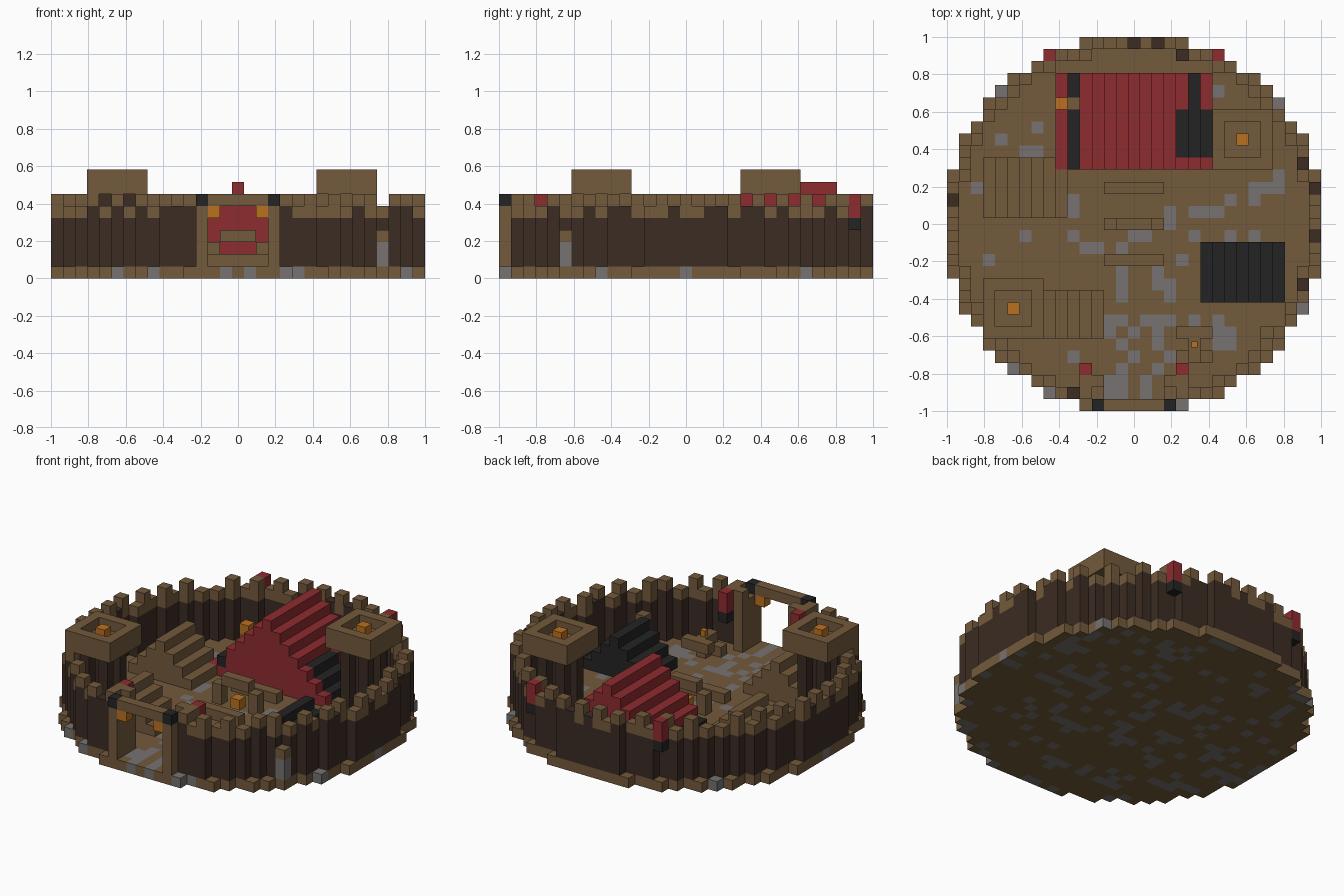
import bpy, bmesh, random
from mathutils import Vector

random.seed(4)
if "Cube" in bpy.data.objects:
    bpy.data.objects.remove(bpy.data.objects["Cube"])

U = 2 / 31  # one block


def material(name, r, g, b):
    m = bpy.data.materials.new(name)
    m.use_nodes = True
    m.diffuse_color = (r, g, b, 1)
    m.node_tree.nodes["Principled BSDF"].inputs["Base Color"].default_value = (r, g, b, 1)
    return m


NAMES = ["earth_brown", "dark_timber", "red_cloth", "black_cloth", "grey_stone", "torch_orange"]
RGB = [(.172, .103, .045), (.045, .025, .017), (.27, .025, .028),
       (.017, .017, .017), (.18, .17, .165), (.5, .165, .014)]
MATS = [material(n, *c) for n, c in zip(NAMES, RGB)]
BROWN, DARK, RED, BLACK, GREY, ORANGE = range(6)

SIDES = [Vector(d) for d in [(1, 0, 0), (-1, 0, 0), (0, 1, 0), (0, -1, 0), (0, 0, 1), (0, 0, -1)]]


def blocks(name, cells, under=None):
    """Make one object from a {(i, j, k): colour} dictionary, skipping inner faces."""
    bm = bmesh.new()
    for cell, colour in cells.items():
        c = Vector(cell)
        for d in SIDES:
            if tuple(int(v) for v in c + d) in cells:
                continue
            a = Vector((d.y, d.z, d.x))
            b = d.cross(a)
            mid = c + d / 2 + Vector((0, 0, .5))
            f = bm.faces.new([bm.verts.new((mid + (a * s + b * t) / 2) * U)
                              for s, t in ((-1, -1), (1, -1), (1, 1), (-1, 1))])
            f.material_index = under(cell, colour) if under and d.z < 0 else colour
    bmesh.ops.remove_doubles(bm, verts=bm.verts, dist=U / 100)
    mesh = bpy.data.meshes.new(name)
    bm.to_mesh(mesh)
    bm.free()
    for m in MATS:
        mesh.materials.append(m)
    ob = bpy.data.objects.new(name, mesh)
    bpy.context.collection.objects.link(ob)
    return ob


def box(i, j, k, colour):
    """Cells of an inclusive box; each range is a pair."""
    return {(x, y, z): colour for x in range(i[0], i[1] + 1)
            for y in range(j[0], j[1] + 1) for z in range(k[0], k[1] + 1)}


def tent(centre, half, j, colour):
    cells = {}
    for d in range(-half, half + 1):
        cells.update(box((centre + d,) * 2, j, (1, half + 1 - abs(d)), colour))
    return cells


R = range(-15, 16)

# Round floor with stone patches, as {row: columns}
stones = {
    11: [-11, 7], 10: [12], 8: [-8], 7: [-11], 6: [-9, -8], 4: [12], 3: [-13, 10, 11, 12],
    2: [-5, 8, 10], 1: [-5, 3, 5, 6, 7], 0: [3, 15, -15], -1: [-9, -5, 0, 1, 5, 8, 10],
    -2: [-4, -3, -1, 6], -3: [-12, 0, 4], -4: [-1, 2], -5: [-1, 2, 3], -6: [-1, 3],
    -7: [14], -8: [-2, -1, 1, 2, 3, 5, 7], -9: [-2, 0, 2, 6, 7, 8], -10: [-1, 2, 7, 8],
    -11: [-5, 3, 0], -12: [-10, 2, -1], -13: [-2, -1, 1, 3], -14: [-7, -2, -1, 1, 5],
    -15: [-1, 1, 4],
}
floor = {}
for i in R:
    for j in R:
        if i * i + j * j <= 246:
            floor[i, j, 0] = GREY if i in stones.get(j, []) else BROWN
blocks("floor", floor, lambda cell, c: GREY if random.random() < .2 else BROWN)

# Log wall with a pale top edge and merlons, open at the gate
wall, merlons = {}, {}
for i in R:
    for j in R:
        if not 210.25 < i * i + j * j <= 240.25 or (abs(i) <= 3 and j < 0):
            continue
        for k in range(1, 5):
            wall[i, j, k] = DARK
        wall[i, j, 5] = DARK if random.random() < .65 else BROWN
        along, far = (j, i < 0) if abs(i) > abs(j) else (i, j > 0)
        if (along + far) % 2 == 0:
            merlons[i, j, 6] = BROWN
# The pale rim is the upper part of the logs
for (i, j, k), c in list(wall.items()):
    if k == 5 and (i, j, 6) not in merlons and abs(i) + abs(j) > 19:
        wall[i, j, 5] = BROWN
blocks("wall", wall)
blocks("merlons", merlons)

# Stone bin built into the wall
blocks("stone_bin", {**box((11, 12), (-10, -9), (1, 2), GREY),
                     **box((11, 12), (-10, -9), (3, 3), BROWN)})

# Gate posts, beam and hanging lamps
gate = box((-2, 2), (-15, -15), (6, 6), BROWN)
lamps = {}
for s in (-1, 1):
    gate.update(box((3 * s,) * 2, (-15, -13), (1, 5), BROWN))
    gate[3 * s, -13, 6] = gate[4 * s, -13, 6] = BROWN
    gate[3 * s, -15, 6] = BLACK
    lamps[2 * s, -15, 5] = ORANGE
blocks("gate", gate)
blocks("gate_lamps", lamps)

# Hanging banners
for label, x, y in (("front", 4, -12), ("back", 7, 14)):
    for side, s in (("right", -1), ("left", 1)):
        blocks(f"{label}_{side}_banner", {(s * x, y, 6): RED, (s * x, y, 5): RED,
                                          (s * x, y, 4): BLACK})

# Two watchtowers on corner posts with a fire in the sunken top
for side, x, y in (("right", -10, -7), ("left", 9, 7)):
    posts = {}
    for dx in (-1, 1):
        for dy in (-1, 1):
            posts.update(box((x + dx,) * 2, (y + dy,) * 2, (1, 6), DARK))
    blocks(f"{side}_tower_posts", posts)
    deck = box((x - 2, x + 2), (y - 2, y + 2), (7, 8), BROWN)
    for cell in box((x - 1, x + 1), (y - 1, y + 1), (8, 8), BROWN):
        del deck[cell]
    blocks(f"{side}_tower_deck", deck)
    blocks(f"{side}_tower_fire", {(x, y, 8): ORANGE})

# Great tent with black trim and a black patch on its left slope
great = tent(0, 6, (5, 12), RED)
for (i, j, k) in great:
    trim = i == -5 or (i == 5 and j > 5)
    if k == 7 - abs(i) and (trim or (i >= 4 and 6 <= j <= 9)):
        great[i, j, k] = BLACK
great[-5, 10, 2] = BROWN
blocks("great_tent", great)
blocks("tent_torch", {(-6, 10, 2): BROWN, (-6, 10, 3): ORANGE})

# Smaller tents
blocks("brown_tent", tent(-9, 3, (1, 5), BROWN))
blocks("black_tent", tent(9, 3, (-6, -2), BLACK))
blocks("front_tent", tent(-6, 3, (-9, -6), BROWN))

# Camp fire under a spit, with a bench on each side
blocks("spit", {**box((-2, -2), (0, 0), (1, 2), BROWN), **box((2, 2), (0, 0), (1, 2), BROWN),
                **box((-1, 1), (0, 0), (3, 3), BROWN)})
blocks("camp_fire", {(0, 0, 1): ORANGE})
for label, y in (("front", -3), ("back", 3)):
    blocks(f"{label}_bench", box((-2, 2), (y, y), (1, 1), BROWN))

# Table with a candle
blocks("table", {(5, -10, 1): BROWN, **box((4, 6), (-9, -9), (2, 2), BROWN),
                 **box((5, 5), (-11, -10), (2, 2), BROWN),
                 (4, -11, 1): BROWN, (6, -11, 1): BROWN})
candle = blocks("candle", {(0, 0, 0): ORANGE})
candle.scale = (.5, .5, .6)
candle.location = Vector((5, -10, 3)) * U
